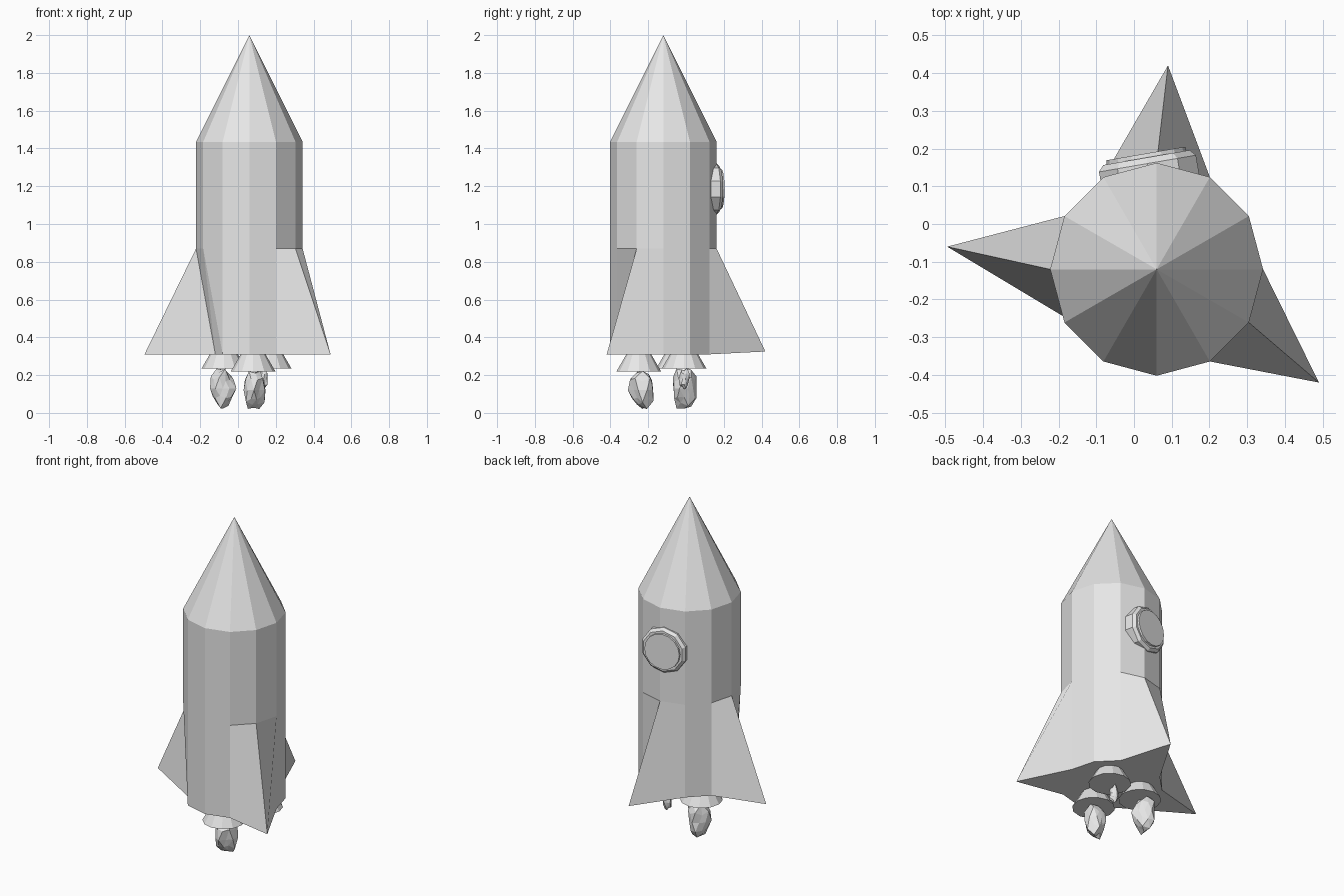
import bpy, bmesh, math, random
from mathutils import Vector, Matrix

cube = bpy.data.objects.get("Cube")
if cube:
    bpy.data.objects.remove(cube, do_unlink=True)

AXIS = Vector((0.06, -0.12, 0))
RADIUS, SIDES = 0.282, 12

grey = bpy.data.materials.new("plain_grey")
grey.use_nodes = True
grey.diffuse_color = (0.8, 0.8, 0.8, 1)
grey.node_tree.nodes["Principled BSDF"].inputs["Base Color"].default_value = (0.8, 0.8, 0.8, 1)


def finish(name, bm):
    bmesh.ops.recalc_face_normals(bm, faces=bm.faces)
    mesh = bpy.data.meshes.new(name)
    bm.to_mesh(mesh)
    bm.free()
    mesh.materials.append(grey)
    obj = bpy.data.objects.new(name, mesh)
    bpy.context.collection.objects.link(obj)
    return obj


def cone(name, centre, low, high, depth, sides, rotation=Matrix()):
    bm = bmesh.new()
    bmesh.ops.create_cone(bm, cap_ends=True, segments=sides, radius1=low, radius2=high,
                          depth=depth, matrix=Matrix.Translation(centre) @ rotation)
    return finish(name, bm)


def ring(bm, z):
    step = math.tau / SIDES
    return [bm.verts.new(AXIS + Vector((RADIUS * math.cos(i * step), RADIUS * math.sin(i * step), z)))
            for i in range(SIDES)]


# Hull: three rings, with bottom corners pulled outward into fins
bm = bmesh.new()
bottom, middle, top = (ring(bm, z) for z in (0.31, 0.87, 1.435))
bottom[3].co = (0.09, 0.42, 0.325)
bottom[6].co = (-0.495, -0.06, 0.31)
bottom[7].co = (-0.12, -0.285, 0.31)
bottom[11].co = (0.49, -0.42, 0.31)
for i in range(SIDES):
    j = (i + 1) % SIDES
    bm.faces.new((middle[i], middle[j], top[j], top[i]))
    if i in (6, 7):
        # creased panels beside the left fin
        a, b = (middle[i], bottom[j])
        bm.faces.new((a, bottom[i], b))
        bm.faces.new((a, b, middle[j]))
    else:
        bm.faces.new((bottom[i], bottom[j], middle[j], middle[i]))
bm.faces.new(bottom[::-1])
bm.faces.new(top)
finish("hull_with_fins", bm)

# Nose: pointed cone whose corners match the hull
cone("nose_cone", AXIS + Vector((0, 0, 1.7175)), RADIUS, 0, 0.565, SIDES,
     Matrix.Rotation(math.pi / 2, 4, "Z"))

# Porthole on the back: bevelled rim and raised pane
out = Vector((-0.17, 0.985, 0)).normalized()
turn = out.to_track_quat("Z", "Y").to_matrix().to_4x4()
hub = Vector((0.034, 0.17, 1.185))
cone("window_rim", hub - out * 0.045, 0.137, 0.137, 0.07, 10, turn)
cone("window_bevel", hub - out * 0.002, 0.137, 0.122, 0.016, 10, turn)
cone("window_pane", hub + out * 0.008, 0.108, 0.106, 0.018, 16, turn)

# Engines: three flared nozzles
for k, place in enumerate([(0.08, -0.25, 0.22), (-0.075, -0.04, 0.235), (0.165, -0.01, 0.235)]):
    cone(f"nozzle_{k + 1}", Vector(place) + Vector((0, 0, 0.05)), 0.118, 0.06, 0.1, 12)

# Exhaust: jagged stretched lumps
random.seed(4)
flames = [((0.085, -0.23, 0.12), (0.062, 0.075, 0.115)),
          ((-0.08, -0.01, 0.13), (0.072, 0.075, 0.115)),
          ((0.135, -0.01, 0.18), (0.028, 0.03, 0.065))]
for k, (centre, size) in enumerate(flames):
    bm = bmesh.new()
    bmesh.ops.create_icosphere(bm, subdivisions=2, radius=1)
    for v in bm.verts:
        v.co *= random.uniform(0.72, 1.08)
        v.co = Vector(centre) + Vector(c * s for c, s in zip(v.co, size))
        v.co.z = max(v.co.z, 0)
    finish(f"exhaust_flame_{k + 1}", bm)
